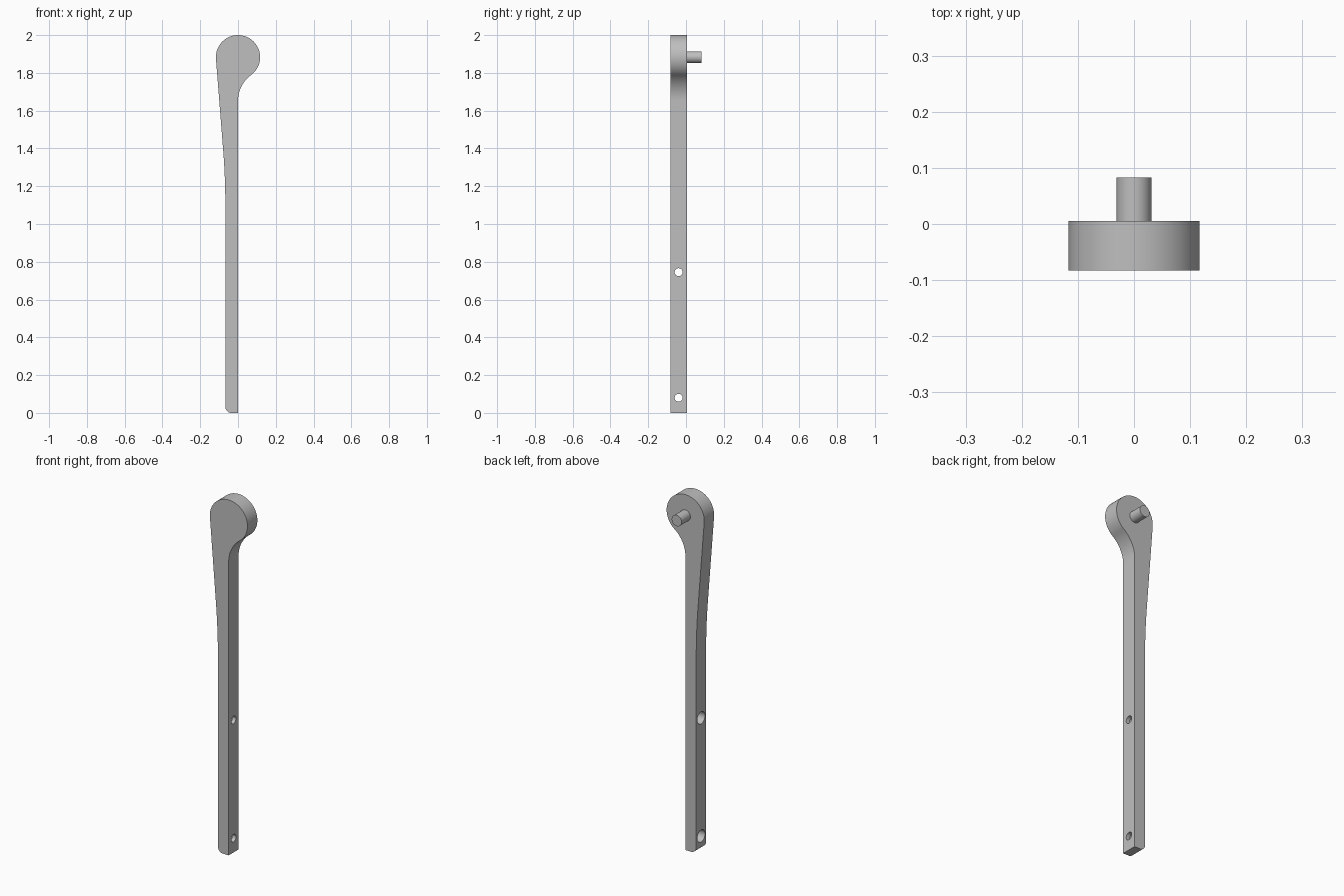
import bpy
import bmesh
from math import pi, sin, cos, atan2, sqrt
from mathutils import Vector

cube = bpy.data.objects.get("Cube")
if cube:
    bpy.data.objects.remove(cube, do_unlink=True)

# Single grey finish
grey = bpy.data.materials.new("grey")
grey.use_nodes = True
colour = (0.52, 0.52, 0.52, 1)
grey.diffuse_color = colour
grey.node_tree.nodes["Principled BSDF"].inputs["Base Color"].default_value = colour

FRONT, BACK, PIN_END = -0.083, 0.005, 0.083
HEAD_R = 0.117
HEAD_Z = 2 - HEAD_R
LEFT = -0.067


def arc(cx, cz, r, a0, a1, n):
    return [(cx + r * cos(a0 + (a1 - a0) * i / n),
             cz + r * sin(a0 + (a1 - a0) * i / n)) for i in range(n + 1)]


def select_only(ob):
    bpy.ops.object.select_all(action='DESELECT')
    ob.select_set(True)
    bpy.context.view_layer.objects.active = ob


def smooth(ob):
    select_only(ob)
    bpy.ops.object.shade_smooth_by_angle(angle=pi / 6)


def cylinder(name, r, start, end, verts=48):
    start, end = Vector(start), Vector(end)
    axis = end - start
    bpy.ops.mesh.primitive_cylinder_add(
        vertices=verts, radius=r, depth=axis.length, location=(start + end) / 2,
        rotation=axis.to_track_quat('Z', 'Y').to_euler())
    ob = bpy.context.object
    ob.name = name
    ob.data.materials.append(grey)
    return ob


# Lever outline, counter-clockwise from the square bottom corner
neck_r = 0.17
neck_z = HEAD_Z - sqrt((neck_r + HEAD_R) ** 2 - neck_r ** 2)
join = atan2(neck_z - HEAD_Z, neck_r)
outline = [(0, 0)]
outline += arc(neck_r, neck_z, neck_r, pi, pi + join, 16)
outline += arc(0, HEAD_Z, HEAD_R, join, pi + 0.08, 56)[1:]
# Gentle bend where the tapered edge meets the straight shank
p0, p1, p2 = Vector((-0.08, 1.41)), Vector((LEFT, 1.255)), Vector((LEFT, 1.1))
for i in range(13):
    t = i / 12
    outline.append(tuple(p0 * (1 - t) ** 2 + p1 * 2 * t * (1 - t) + p2 * t * t))
# Rounded bottom corner
corner = 0.032
outline += arc(LEFT + corner, corner, corner, pi, 1.5 * pi, 10)

# Extruded lever body
bm = bmesh.new()
face = bm.faces.new([bm.verts.new((x, FRONT, z)) for x, z in outline])
out = bmesh.ops.extrude_face_region(bm, geom=[face])
bmesh.ops.translate(bm, vec=(0, BACK - FRONT, 0),
                    verts=[v for v in out["geom"] if isinstance(v, bmesh.types.BMVert)])
bmesh.ops.recalc_face_normals(bm, faces=bm.faces)
mesh = bpy.data.meshes.new("lever_body")
bm.to_mesh(mesh)
bm.free()
mesh.materials.append(grey)
lever = bpy.data.objects.new("lever_body", mesh)
bpy.context.collection.objects.link(lever)

# Two screw holes, each wider on the outer edge
hole_y = (FRONT + BACK) / 2
for z in (0.08, 0.745):
    for r, x0, x1 in ((0.021, -0.2, 0.1), (0.034, -0.2, LEFT + 0.045)):
        cutter = cylinder("hole_cutter", r, (x0, hole_y, z), (x1, hole_y, z), 32)
        cutter.hide_render = True
        mod = lever.modifiers.new("hole", 'BOOLEAN')
        mod.operation = 'DIFFERENCE'
        mod.solver = 'EXACT'
        mod.object = cutter
        select_only(lever)
        bpy.ops.object.modifier_apply(modifier=mod.name)
        bpy.data.objects.remove(cutter, do_unlink=True)
smooth(lever)

# Pivot pin on the back of the head
smooth(cylinder("pivot_pin", 0.031, (0, BACK - 0.01, HEAD_Z), (0, PIN_END, HEAD_Z)))
